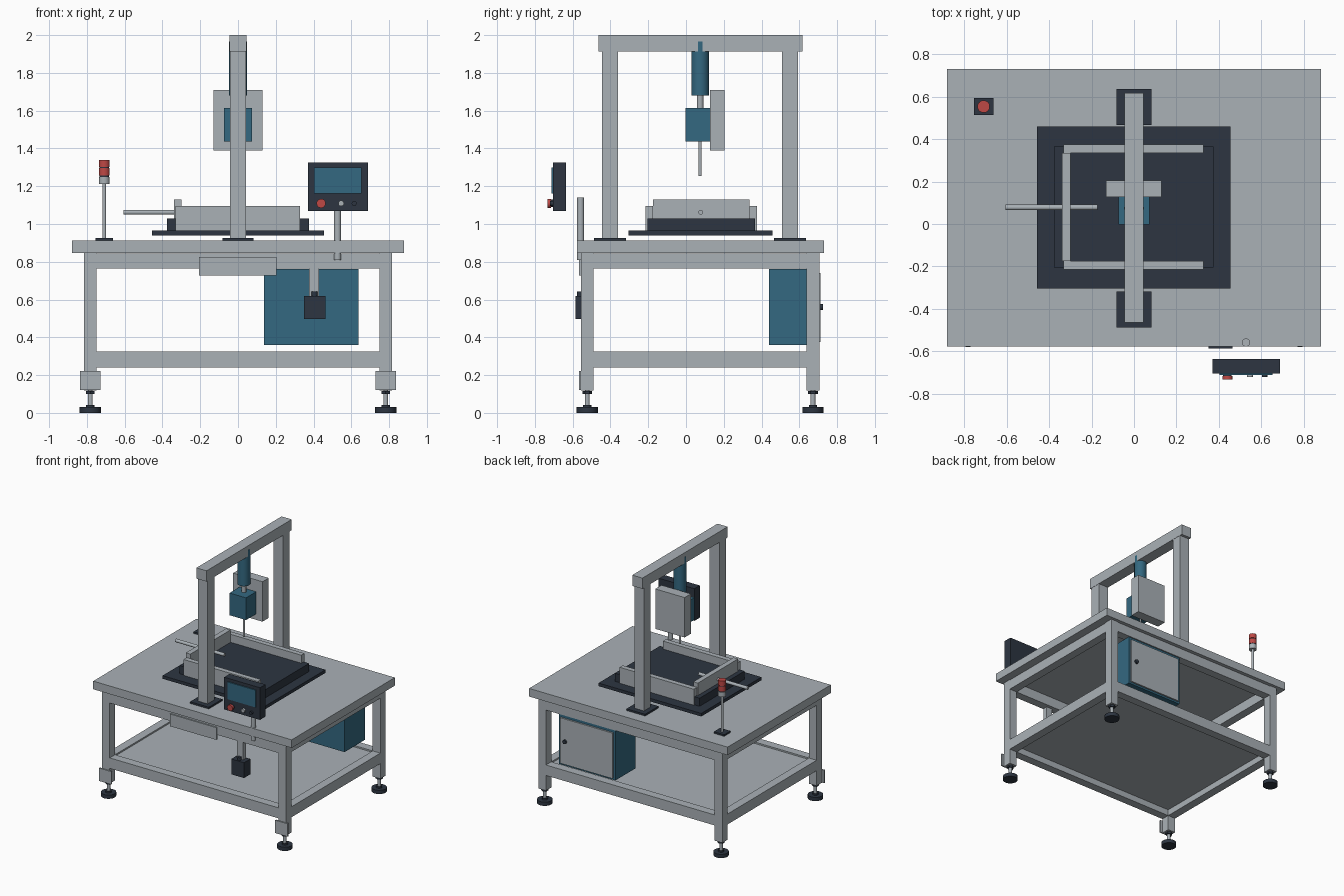
import bpy
import math
from mathutils import Vector

if "Cube" in bpy.data.objects:
    bpy.data.objects.remove(bpy.data.objects["Cube"])


def material(name, rgb):
    m = bpy.data.materials.new(name)
    m.diffuse_color = (*rgb, 1)
    m.use_nodes = True
    m.node_tree.nodes["Principled BSDF"].inputs["Base Color"].default_value = m.diffuse_color
    return m


GREY = material("light_grey", (0.40, 0.44, 0.47))
DARK = material("dark_slate", (0.026, 0.036, 0.053))
BLUE = material("steel_blue", (0.034, 0.14, 0.22))
RED = material("signal_red", (0.52, 0.065, 0.06))


def box(name, x, y, z, mat):
    """Box from (min, max) pairs."""
    bpy.ops.mesh.primitive_cube_add(size=1)
    o = bpy.context.object
    o.name = name
    for v in o.data.vertices:
        v.co = Vector([lo + (hi - lo) * (c + 0.5)
                       for c, (lo, hi) in zip(v.co, (x, y, z))])
    o.data.materials.append(mat)
    return o


def rod(name, a, b, r, mat, sides=32):
    """Cylinder from point a to point b."""
    a, b = Vector(a), Vector(b)
    d = b - a
    bpy.ops.mesh.primitive_cylinder_add(
        vertices=sides, radius=r, depth=d.length, location=(a + b) / 2,
        rotation=d.to_track_quat('Z', 'Y').to_euler())
    o = bpy.context.object
    o.name = name
    o.data.materials.append(mat)
    bpy.ops.object.shade_smooth_by_angle(angle=math.radians(35))
    return o


# Table top
box("table_top", (-0.88, 0.88), (-0.577, 0.73), (0.847, 0.912), GREY)

# Legs with levelling feet
LX, LY0, LY1, H = 0.782, -0.523, 0.672, 0.034
for sx in (-1, 1):
    for ly in (LY0, LY1):
        x = sx * LX
        box("leg", (x - H, x + H), (ly - H, ly + H), (0.118, 0.847), GREY)
        rod("foot_pad", (x, ly, 0), (x, ly, 0.03), 0.056, DARK)
        rod("foot_collar", (x, ly, 0.03), (x, ly, 0.042), 0.022, DARK)
        rod("foot_screw", (x, ly, 0.03), (x, ly, 0.118), 0.013, GREY)
        rod("foot_nut", (x, ly, 0.1), (x, ly, 0.116), 0.026, DARK, 6)
    box("foot_bracket", (sx * LX - 0.055, sx * LX + 0.055),
        (-0.567, -0.555), (0.12, 0.223), GREY)

# Frame rails, upper and lower
for label, z in (("upper", (0.764, 0.843)), ("lower", (0.24, 0.324))):
    for ly in (LY0, LY1):
        box(label + "_long_rail", (-LX + H, LX - H), (ly - H, ly + H), z, GREY)
    for sx in (-1, 1):
        box(label + "_side_rail", (sx * LX - H, sx * LX + H),
            (LY0 + H, LY1 - H), z, GREY)
box("lower_shelf", (-LX + H, LX - H), (LY0 + H, LY1 - H), (0.29, 0.312), GREY)

# Front apron plate
box("apron_plate", (-0.207, 0.205), (-0.567, -0.55), (0.727, 0.825), GREY)

# Electrical cabinet hung under the back
box("cabinet", (0.138, 0.637), (0.44, 0.698), (0.36, 0.762), BLUE)
box("cabinet_door", (0.155, 0.62), (0.696, 0.711), (0.375, 0.74), GREY)
rod("door_knob", (0.575, 0.71, 0.56), (0.575, 0.724, 0.56), 0.016, DARK)

# Pedal box hung from the front rail
box("hanger_strip", (0.377, 0.43), (-0.55, -0.515), (0.61, 0.78), GREY)
box("switch_box", (0.35, 0.463), (-0.585, -0.505), (0.497, 0.62), DARK)
rod("switch_gland", (0.405, -0.56, 0.62), (0.405, -0.56, 0.642), 0.016, DARK)

# Operator panel on its post
rod("panel_post", (0.527, -0.558, 0.81), (0.527, -0.558, 1.14), 0.019, GREY)
box("panel_housing", (0.37, 0.687), (-0.703, -0.635), (1.068, 1.326), DARK)
box("panel_screen", (0.403, 0.653), (-0.711, -0.703), (1.162, 1.3), BLUE)
rod("stop_base", (0.44, -0.70, 1.109), (0.44, -0.718, 1.109), 0.02, DARK)
rod("stop_button", (0.44, -0.716, 1.109), (0.44, -0.732, 1.109), 0.024, RED)
rod("grey_button", (0.546, -0.70, 1.109), (0.546, -0.72, 1.109), 0.015, GREY)
rod("dark_button", (0.615, -0.70, 1.109), (0.615, -0.72, 1.109), 0.013, DARK)

# Signal lamp
SX, SY = -0.708, 0.553
box("lamp_base", (SX - 0.046, SX + 0.046), (SY - 0.04, SY + 0.04),
    (0.912, 0.925), DARK)
rod("lamp_pole", (SX, SY, 0.92), (SX, SY, 1.22), 0.01, GREY)
rod("lamp_core", (SX, SY, 1.22), (SX, SY, 1.335), 0.025, DARK)
for name, z0, z1, mat in (("lamp_socket", 1.212, 1.25, GREY),
                          ("lamp_lower", 1.257, 1.296, RED),
                          ("lamp_upper", 1.302, 1.34, RED)):
    rod(name, (SX, SY, z0), (SX, SY, z1), 0.029, mat)

# Gantry
for y in (-0.403, 0.551):
    box("gantry_foot", (-0.083, 0.083), (y - 0.085, y + 0.085),
        (0.911, 0.926), DARK)
    box("gantry_post", (-0.043, 0.043), (y - 0.043, y + 0.043),
        (0.92, 1.92), GREY)
box("gantry_beam", (-0.045, 0.045), (-0.463, 0.616), (1.914, 2.0), GREY)

# Tool spindle
TY = 0.075
rod("spindle_motor", (0, TY, 1.68), (0, TY, 1.965), 0.0465, BLUE)
rod("spindle_neck", (0, TY, 1.61), (0, TY, 1.685), 0.017, GREY)
box("spindle_block", (-0.073, 0.073), (-0.003, 0.126), (1.437, 1.615), BLUE)
box("spindle_back_plate", (-0.131, 0.129), (0.126, 0.205), (1.39, 1.71), GREY)
rod("spindle_bit", (0, TY, 1.255), (0, TY, 1.44), 0.008, GREY, 16)

# Work fixture
box("fixture_plate", (-0.456, 0.455), (-0.304, 0.458), (0.94, 0.965), DARK)
box("fixture_block", (-0.376, 0.375), (-0.205, 0.365), (0.965, 1.03), DARK)
for y in (-0.195, 0.355):
    box("fixture_guide", (-0.332, 0.327), (y - 0.02, y + 0.02),
        (0.966, 1.094), GREY)
box("fixture_stop", (-0.34, -0.3), (-0.175, 0.335), (1.0, 1.13), GREY)
rod("push_rod", (-0.605, 0.078, 1.062), (-0.172, 0.078, 1.062), 0.013, GREY)
